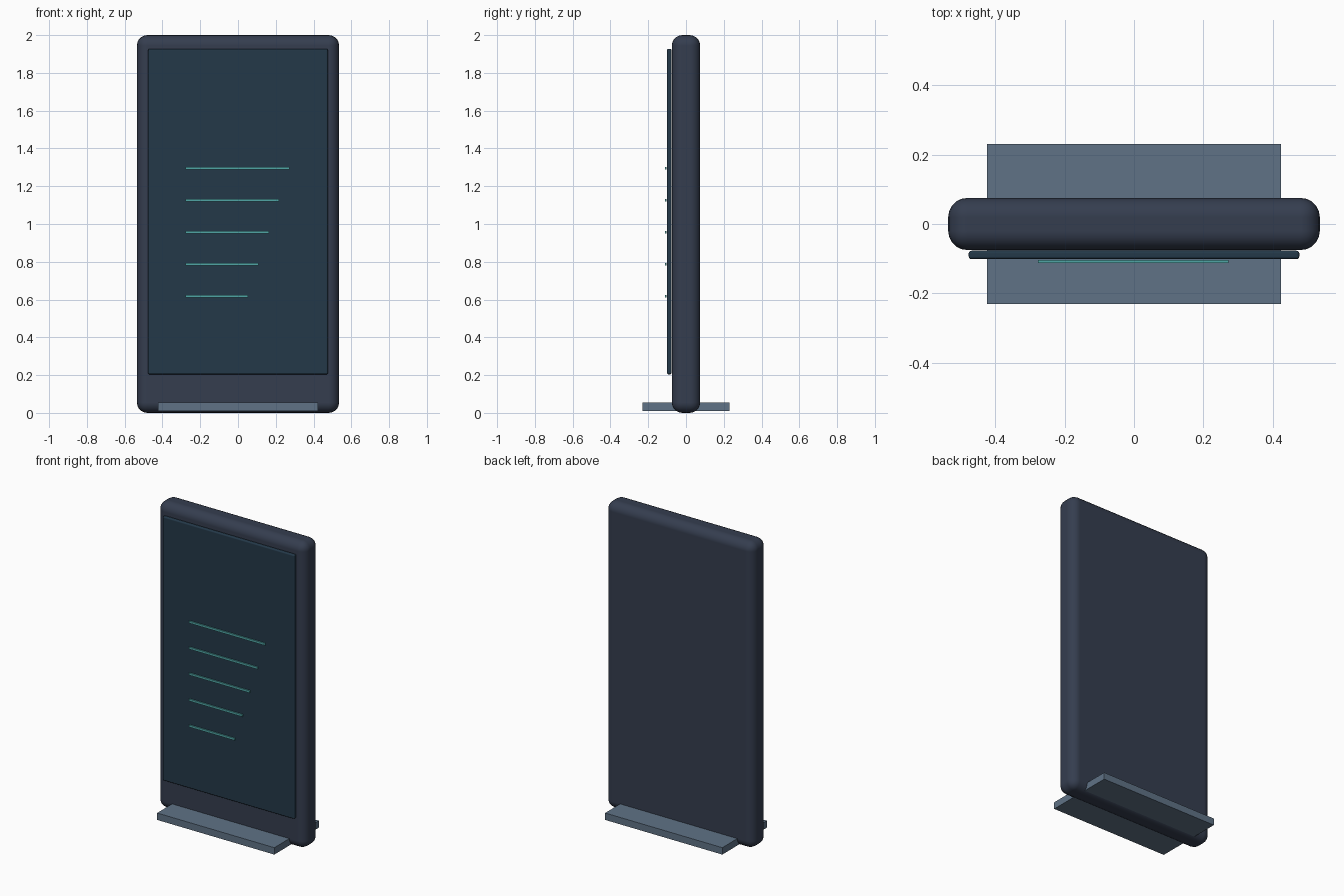
import bpy

if "Cube" in bpy.data.objects:
    bpy.data.objects.remove(bpy.data.objects["Cube"])


def material(name, color):
    mat = bpy.data.materials.new(name)
    mat.diffuse_color = (*color, 1)
    mat.use_nodes = True
    mat.node_tree.nodes["Principled BSDF"].inputs["Base Color"].default_value = mat.diffuse_color
    return mat


def box(name, x, y, z, mat, bevel=0, segments=4):
    """Box spanning the given (min, max) ranges, optionally with rounded edges."""
    spans = (x, y, z)
    bpy.ops.mesh.primitive_cube_add(size=1, location=[(a + b) / 2 for a, b in spans])
    obj = bpy.context.object
    obj.name = name
    obj.scale = [b - a for a, b in spans]
    bpy.ops.object.transform_apply(location=False, rotation=False, scale=True)
    obj.data.materials.append(mat)
    if bevel:
        mod = obj.modifiers.new("rounded_edges", 'BEVEL')
        mod.width = bevel
        mod.segments = segments
        bpy.ops.object.shade_smooth_by_angle()
        # Keep rounding smooth across the bevel
        for poly in obj.data.polygons:
            poly.use_smooth = True
        for edge in obj.data.edges:
            edge.use_edge_sharp = False
        mod.harden_normals = True
    return obj


casing = material("casing", (0.035, 0.047, 0.078))
glass = material("glass", (0.017, 0.040, 0.066))
steel = material("steel", (0.115, 0.170, 0.240))
glow = material("glow", (0.08, 0.38, 0.38))

# Upright body and its foot plate
box("body", (-0.535, 0.535), (-0.075, 0.075), (0, 2), casing, 0.055, 5)
box("foot_plate", (-0.423, 0.423), (-0.23, 0.23), (0.01, 0.055), steel)

# Raised display panel
box("screen", (-0.476, 0.476), (-0.101, -0.077), (0.204, 1.927), glass, 0.008, 3)

# Display lines, getting shorter downwards
for i in range(5):
    z = 1.295 - i * 0.1695
    box(f"display_line_{i + 1}", (-0.277, 0.272 - i * 0.0545),
        (-0.112, -0.104), (z - 0.007, z + 0.007), glow)
